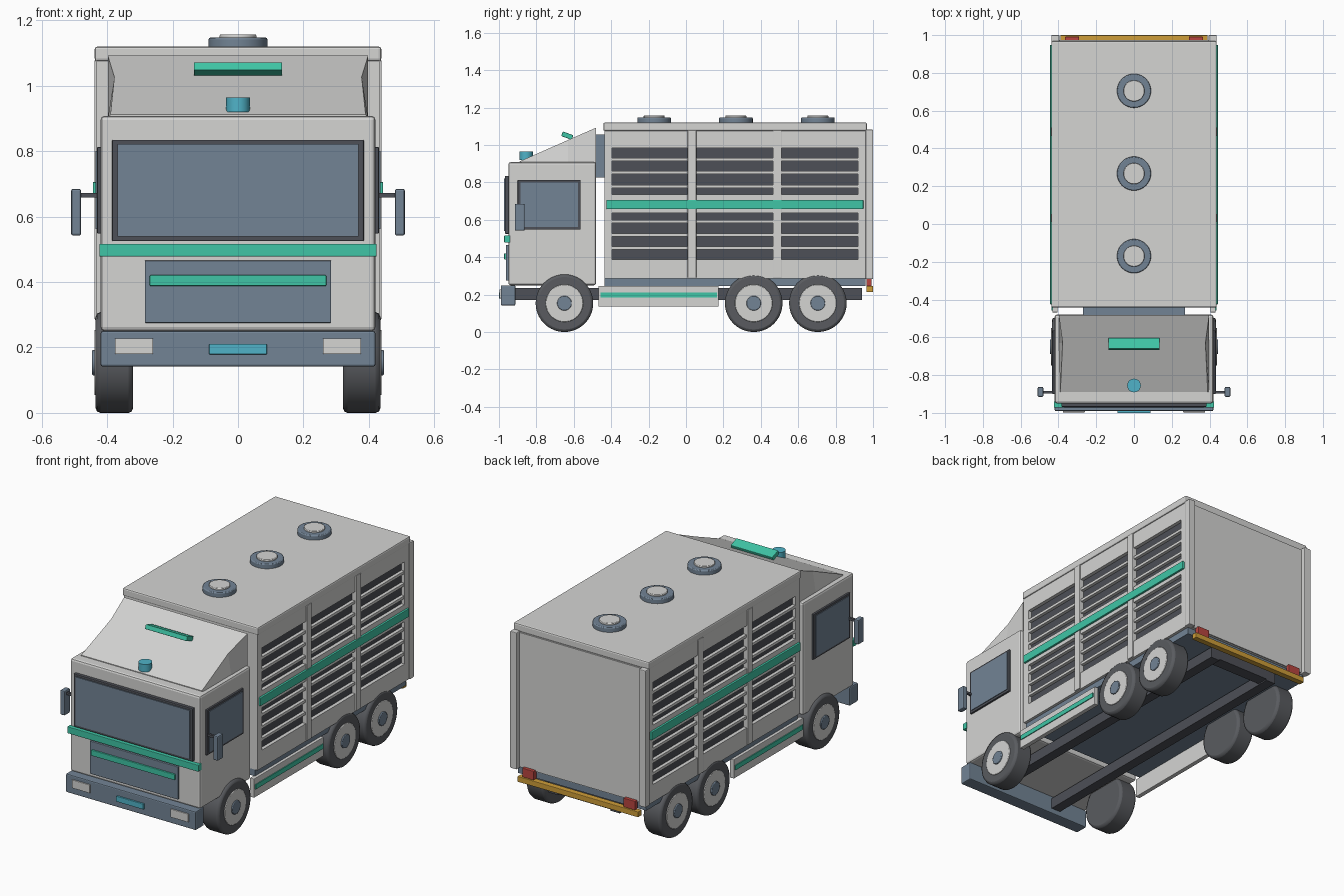
import bpy, bmesh, math
from mathutils import Matrix, Vector

cube = bpy.data.objects.get("Cube")
if cube:
    bpy.data.objects.remove(cube, do_unlink=True)


def material(name, r, g, b):
    m = bpy.data.materials.new(name)
    m.use_nodes = True
    m.diffuse_color = (r, g, b, 1)
    m.node_tree.nodes["Principled BSDF"].inputs["Base Color"].default_value = (r, g, b, 1)
    return m


WHITE = material("pale grey paint", .66, .66, .65)
STEEL = material("blue grey", .17, .23, .30)
DARK = material("dark grey", .075, .08, .095)
RUBBER = material("tyre rubber", .10, .105, .115)
GREEN = material("green trim", .05, .56, .38)
CYAN = material("cyan", .08, .45, .58)
RED = material("red lamp", .48, .06, .05)
YELLOW = material("amber bumper", .62, .34, .04)


def finish(name, bm, mat, bevel=0, smooth=False):
    bmesh.ops.recalc_face_normals(bm, faces=bm.faces)
    mesh = bpy.data.meshes.new(name)
    bm.to_mesh(mesh)
    bm.free()
    ob = bpy.data.objects.new(name, mesh)
    bpy.context.collection.objects.link(ob)
    mesh.materials.append(mat)
    if bevel:
        mod = ob.modifiers.new("soft edges", 'BEVEL')
        mod.width, mod.segments, mod.limit_method = bevel, 2, 'ANGLE'
    if smooth:
        bpy.ops.object.select_all(action='DESELECT')
        ob.select_set(True)
        bpy.context.view_layer.objects.active = ob
        bpy.ops.object.shade_smooth_by_angle(angle=math.radians(35))
    return ob


def box(name, xs, ys, zs, mat, bevel=0, tilt=0):
    """Box from ranges along each axis, optionally pitched about x."""
    lo, hi = Vector((xs[0], ys[0], zs[0])), Vector((xs[1], ys[1], zs[1]))
    bm = bmesh.new()
    place = Matrix.Translation((lo + hi) / 2) @ Matrix.Rotation(tilt, 4, 'X')
    bmesh.ops.create_cube(bm, size=1, matrix=place @ Matrix.Diagonal((*(hi - lo), 1)))
    return finish(name, bm, mat, bevel)


def wide(name, half, ys, zs, mat, bevel=0, tilt=0):
    return box(name, (-half, half), ys, zs, mat, bevel, tilt)


def pair(name, xs, ys, zs, mat, bevel=0):
    for side, label in ((1, "left"), (-1, "right")):
        box(f"{label}_{name}", sorted((xs[0] * side, xs[1] * side)), ys, zs, mat, bevel)


def disc(name, centre, radius, depth, mat, axis='Z', bevel=0, segments=40):
    bm = bmesh.new()
    turn = Matrix.Rotation(math.pi / 2, 4, 'Y') if axis == 'X' else Matrix()
    bmesh.ops.create_cone(bm, cap_ends=True, segments=segments, radius1=radius,
                          radius2=radius, depth=depth,
                          matrix=Matrix.Translation(centre) @ turn)
    return finish(name, bm, mat, bevel, True)


# Cab shell
wide("cab", .42, (-.95, -.48), (.25, .908), WHITE, .012)

# Roof fairing: sloping sections with slightly pinched flanks
bm = bmesh.new()
rings = []
for y, z, half in ((-.89, .912, .39), (-.63, 1.027, .378), (-.482, 1.092, .398)):
    rings.append([bm.verts.new(p) for p in
                  ((-.398, y, .9), (.398, y, .9), (half, y, z), (-half, y, z))])
for a, b in zip(rings, rings[1:]):
    for i in range(4):
        j = (i + 1) % 4
        bm.faces.new((a[i], a[j], b[j], b[i]))
bm.faces.new(rings[0])
bm.faces.new(rings[-1])
finish("roof_fairing", bm, WHITE)
wide("fairing_light_bar", .135, (-.665, -.605), (1.037, 1.063), GREEN, .003, math.radians(-20))
disc("beacon", (0, -.855, .942), .036, .045, CYAN)

# Cab front
wide("windscreen_frame", .385, (-.968, -.945), (.525, .835), DARK, .004)
wide("windscreen", .368, (-.973, -.96), (.54, .822), STEEL)
wide("front_stripe", .424, (-.972, -.94), (.478, .517), GREEN, .003)
wide("grille", .285, (-.962, -.945), (.275, .466), STEEL, .003)
wide("grille_stripe", .27, (-.972, -.955), (.388, .421), GREEN, .003)
wide("front_bumper", .42, (-.99, -.912), (.142, .25), STEEL, .006)
wide("number_plate_blank", .088, (-1, -.985), (.179, .211), CYAN, .002)
pair("headlight", (.26, .376), (-.997, -.98), (.18, .228), WHITE, .002)

# Cab sides
pair("side_window_frame", (.41, .431), (-.90, -.563), (.548, .813), DARK, .003)
pair("side_window", (.42, .435), (-.885, -.578), (.562, .80), STEEL)
pair("mirror_arm", (.41, .485), (-.897, -.883), (.659, .673), DARK)
pair("mirror", (.48, .51), (-.915, -.863), (.542, .685), STEEL, .006)
wide("rear_cab_link", .27, (-.49, -.43), (.825, 1.055), STEEL)

# Cargo body core with roof cap and floor
wide("cargo_core", .408, (-.437, .965), (.285, 1.09), WHITE)
wide("cargo_roof", .438, (-.442, .968), (1.075, 1.12), WHITE, .008)
wide("cargo_floor", .415, (-.435, .96), (.245, .287), STEEL)

# Side frames: horizontal rails, posts and trim
for name, zs in (("lower_rail", (.285, .388)), ("middle_rail", (.636, .735)),
                 ("upper_rail", (.985, 1.08))):
    pair(name, (.40, .432), (-.437, .965), zs, WHITE)
pair("end_post_front", (.40, .432), (-.437, -.395), (.285, 1.08), WHITE)
pair("end_post_rear", (.40, .432), (.92, .965), (.285, 1.08), WHITE)
for n, y in enumerate((.032, .488)):
    pair(f"side_post_{n + 1}", (.40, .439), (y - .023, y + .023), (.288, 1.077), WHITE, .003)
pair("side_stripe", (.42, .444), (-.425, .948), (.658, .706), GREEN, .003)

# Louvred openings
for bay, ys in enumerate(((-.395, .01), (.054, .466), (.51, .92))):
    for level, bottom, top in (("lower", .388, .636), ("upper", .735, .985)):
        pair(f"{level}_vent_back_{bay + 1}", (.405, .411), ys, (bottom, top), DARK)
        for k in range(3):
            z = (.448, .519, .591)[k] if level == "lower" else (.778, .852, .923)[k]
            pair(f"{level}_slat_{bay + 1}_{k + 1}", (.405, .430), ys, (z - .008, z + .008), WHITE)

# Roof ventilators
for n, y in enumerate((-.17, .267, .705)):
    disc(f"roof_vent_{n + 1}", (0, y, 1.13), .09, .034, STEEL, bevel=.005)
    disc(f"roof_vent_cap_{n + 1}", (0, y, 1.145), .056, .024, WHITE, bevel=.003)

# Rear end
wide("rear_door", .40, (.95, .973), (.29, 1.075), WHITE)
pair("rear_post", (.395, .438), (.96, 1.0), (.283, 1.082), WHITE, .004)
wide("rear_bumper", .39, (.965, 1.0), (.214, .246), YELLOW, .003)
pair("tail_lamp", (.29, .365), (.965, .992), (.246, .298), RED, .003)

# Chassis
pair("chassis_rail", (.17, .23), (-.92, .94), (.172, .235), DARK)
wide("rear_crossmember", .23, (.87, .94), (.18, .235), DARK)
pair("side_skirt", (.405, .432), (-.468, .175), (.136, .247), WHITE, .003)
pair("skirt_stripe", (.425, .437), (-.458, .165), (.184, .211), GREEN)

# Wheels
for axle, y in (("front", -.65), ("middle", .362), ("rear", .705)):
    for side, label in ((1, "left"), (-1, "right")):
        disc(f"{label}_{axle}_tyre", (side * .378, y, .154), .154, .114, RUBBER, 'X', .014)
        disc(f"{label}_{axle}_rim", (side * .43, y, .154), .10, .018, WHITE, 'X', .003)
        disc(f"{label}_{axle}_hub", (side * .435, y, .154), .039, .022, STEEL, 'X', .003)
